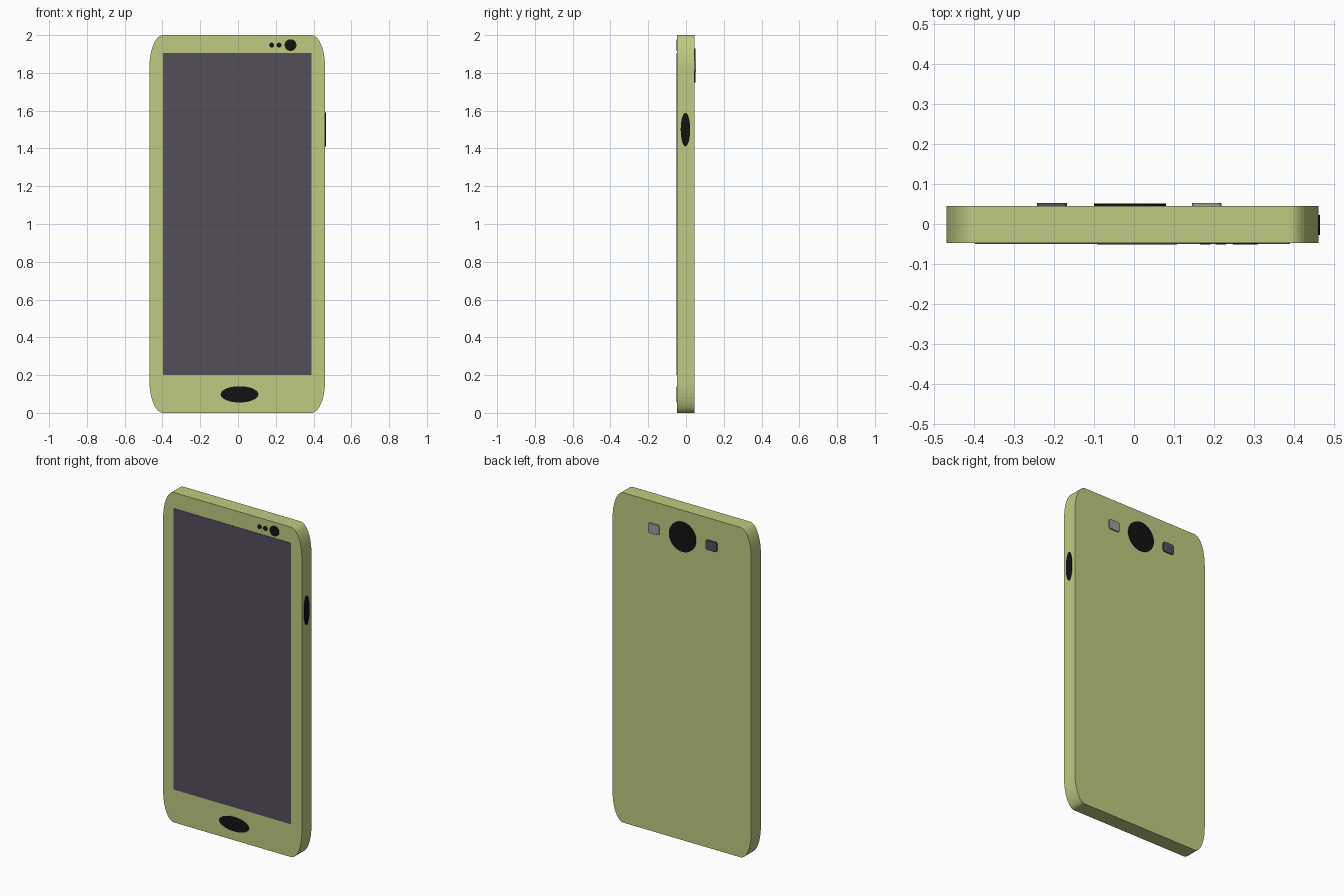
import bpy, bmesh
from math import sin, cos, pi

if "Cube" in bpy.data.objects:
    bpy.data.objects.remove(bpy.data.objects["Cube"])


def material(name, r, g, b):
    m = bpy.data.materials.new(name)
    m.diffuse_color = (r, g, b, 1)
    m.use_nodes = True
    m.node_tree.nodes["Principled BSDF"].inputs["Base Color"].default_value = m.diffuse_color
    return m


GREEN = material("green_plastic", 0.52, 0.60, 0.22)
GLASS = material("dark_glass", 0.09, 0.075, 0.105)
BLACK = material("black", 0.006, 0.006, 0.006)
GREY = material("grey", 0.33, 0.33, 0.33)


def rounded(x0, x1, z0, z1, rx, rz, seg):
    """Rectangle outline with elliptical corners; seg = 0 gives sharp corners."""
    pts = []
    corners = [(x1 - rx, z1 - rz), (x0 + rx, z1 - rz), (x0 + rx, z0 + rz), (x1 - rx, z0 + rz)]
    for q, (cx, cz) in enumerate(corners):
        for i in range(seg + 1):
            a = (q + (i / seg if seg else 0.5)) * pi / 2
            pts.append((cx + rx * cos(a), cz + rz * sin(a)))
    return pts


def ellipse(cx, cz, rx, rz, n=32):
    return [(cx + rx * cos(2 * pi * i / n), cz + rz * sin(2 * pi * i / n)) for i in range(n)]


def slab(name, outline, d0, d1, mat, axis="y"):
    """Extrude an outline along y (outline is x,z) or along x (outline is y,z)."""
    bm = bmesh.new()
    place = (lambda u, v, d: (u, d, v)) if axis == "y" else (lambda u, v, d: (d, u, v))
    face = bm.faces.new([bm.verts.new(place(u, v, d0)) for u, v in outline])
    new = bmesh.ops.extrude_face_region(bm, geom=[face])["geom"]
    vec = (0, d1 - d0, 0) if axis == "y" else (d1 - d0, 0, 0)
    bmesh.ops.translate(bm, vec=vec, verts=[g for g in new if isinstance(g, bmesh.types.BMVert)])
    bmesh.ops.recalc_face_normals(bm, faces=bm.faces)
    mesh = bpy.data.meshes.new(name)
    bm.to_mesh(mesh)
    bm.free()
    mesh.materials.append(mat)
    ob = bpy.data.objects.new(name, mesh)
    bpy.context.collection.objects.link(ob)
    return ob


FRONT, BACK = -0.047, 0.045

# Case with tall elliptical corners
slab("body", rounded(-0.469, 0.461, 0, 2, 0.072, 0.17, 12), FRONT, BACK, GREEN)

# Front: screen, home button, camera and sensors
slab("screen", rounded(-0.397, 0.390, 0.20, 1.904, 0, 0, 0), -0.0495, FRONT + 0.01, GLASS)
slab("home_button", ellipse(0.008, 0.098, 0.10, 0.043), -0.051, FRONT + 0.01, BLACK)
for name, x, r in (("front_camera", 0.278, 0.031), ("sensor_a", 0.217, 0.013), ("sensor_b", 0.178, 0.013)):
    slab(name, ellipse(x, 1.947, r, r), -0.051, FRONT + 0.01, BLACK)

# Back: lens with a small window on each side
slab("rear_lens", ellipse(-0.01, 1.84, 0.09, 0.09), BACK - 0.01, 0.051, BLACK)
for name, x, mat in (("flash", 0.182, GREY), ("rear_sensor", -0.205, GLASS)):
    slab(name, rounded(x - 0.037, x + 0.037, 1.808, 1.868, 0.012, 0.012, 4), BACK - 0.01, 0.053, mat)

# Side button
slab("power_button", ellipse(-0.003, 1.50, 0.025, 0.089), 0.45, 0.465, BLACK, axis="x")
